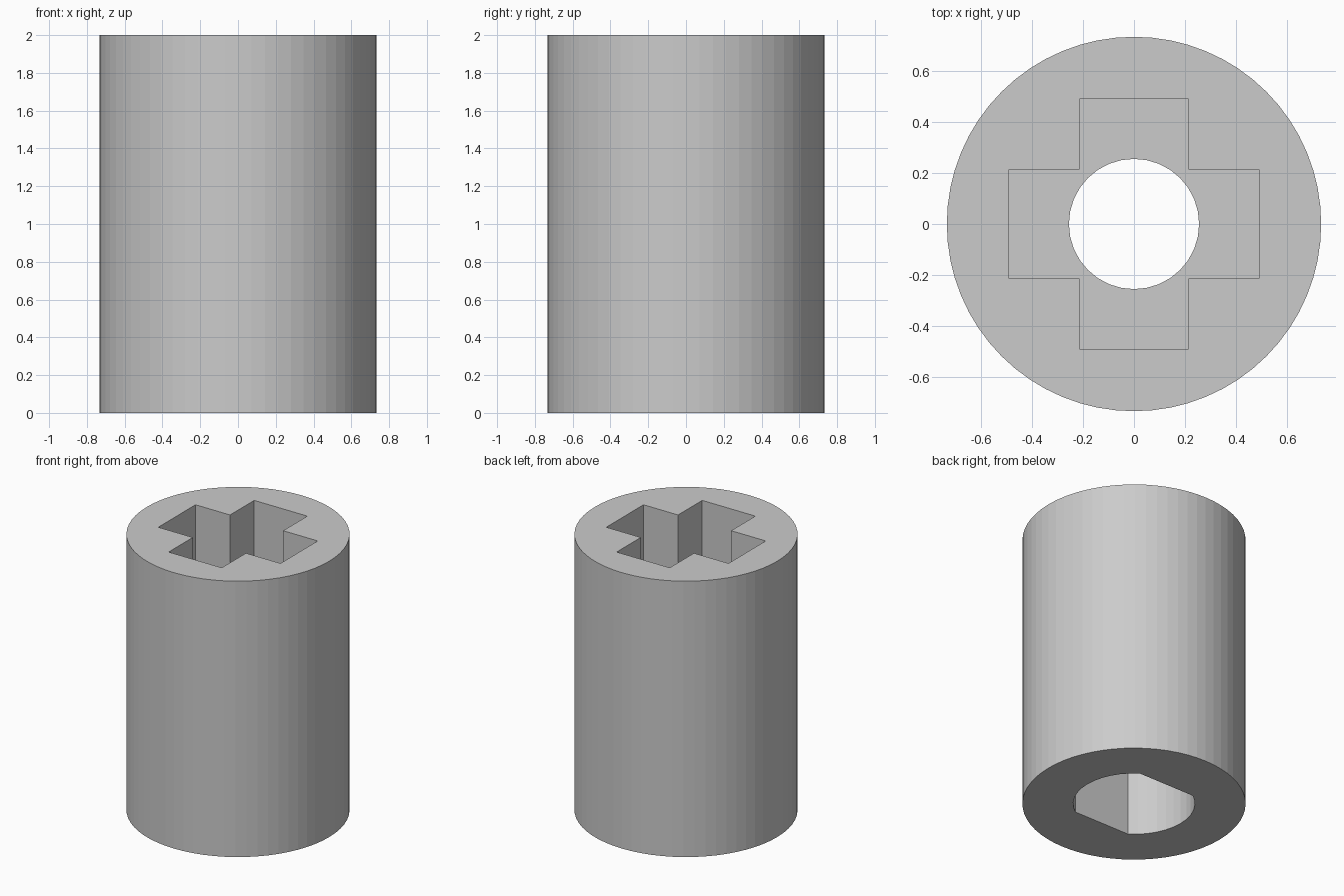
import bpy
import bmesh
from math import cos, sin, pi, asin, sqrt

cube = bpy.data.objects.get("Cube")
if cube:
    bpy.data.objects.remove(cube, do_unlink=True)

HEIGHT = 2.0
RADIUS = 0.733

grey = bpy.data.materials.new("plain grey")
grey.use_nodes = True
colour = (0.6, 0.6, 0.6, 1)
grey.diffuse_color = colour
grey.node_tree.nodes["Principled BSDF"].inputs["Base Color"].default_value = colour


def circle(radius, sides):
    return [(radius * cos(2 * pi * i / sides), radius * sin(2 * pi * i / sides))
            for i in range(sides)]


def cross(tip, half):
    # One arm's three corners, turned through four quarters
    points = []
    x_axis, y_axis = 1, 0
    for _ in range(4):
        for a, b in ((tip, -half), (tip, half), (half, half)):
            points.append((a * x_axis - b * y_axis, a * y_axis + b * x_axis))
        x_axis, y_axis = -y_axis, x_axis
    return points


def double_flat(radius, flat, steps):
    # Circle trimmed by two flats parallel to x
    limit = asin(flat / radius)
    angles = [-limit + 2 * limit * i / steps for i in range(steps + 1)]
    right = [(radius * cos(a), radius * sin(a)) for a in angles]
    return right + [(-x, -y) for x, y in right]


def prism(name, outline, bottom, top):
    bm = bmesh.new()
    face = bm.faces.new([bm.verts.new((x, y, bottom)) for x, y in outline])
    result = bmesh.ops.extrude_face_region(bm, geom=[face])
    raised = [v for v in result["geom"] if isinstance(v, bmesh.types.BMVert)]
    bmesh.ops.translate(bm, verts=raised, vec=(0, 0, top - bottom))
    bmesh.ops.recalc_face_normals(bm, faces=bm.faces)
    mesh = bpy.data.meshes.new(name)
    bm.to_mesh(mesh)
    bm.free()
    mesh.materials.append(grey)
    obj = bpy.data.objects.new(name, mesh)
    bpy.context.collection.objects.link(obj)
    return obj


# Cylindrical sleeve
sleeve = prism("coupling_sleeve", circle(RADIUS, 64), 0, HEIGHT)

# Cross socket on top, flatted shaft socket below, round bore joining them
cutters = [
    prism("cross_socket_cutter", cross(0.49, 0.213), 1.07, HEIGHT + 0.1),
    prism("shaft_socket_cutter", double_flat(0.4, 0.33, 12), -0.1, 0.93),
    prism("bore_cutter", circle(0.255, 32), 0.5, 1.5),
]
for cutter in cutters:
    cutter.hide_render = True
    cut = sleeve.modifiers.new(cutter.name, "BOOLEAN")
    cut.operation = "DIFFERENCE"
    cut.solver = "EXACT"
    cut.object = cutter

# Bake the cuts and remove the cutters
bpy.context.view_layer.update()
graph = bpy.context.evaluated_depsgraph_get()
finished = bpy.data.meshes.new_from_object(sleeve.evaluated_get(graph))
sleeve.modifiers.clear()
sleeve.data = finished
for cutter in cutters:
    bpy.data.objects.remove(cutter, do_unlink=True)
